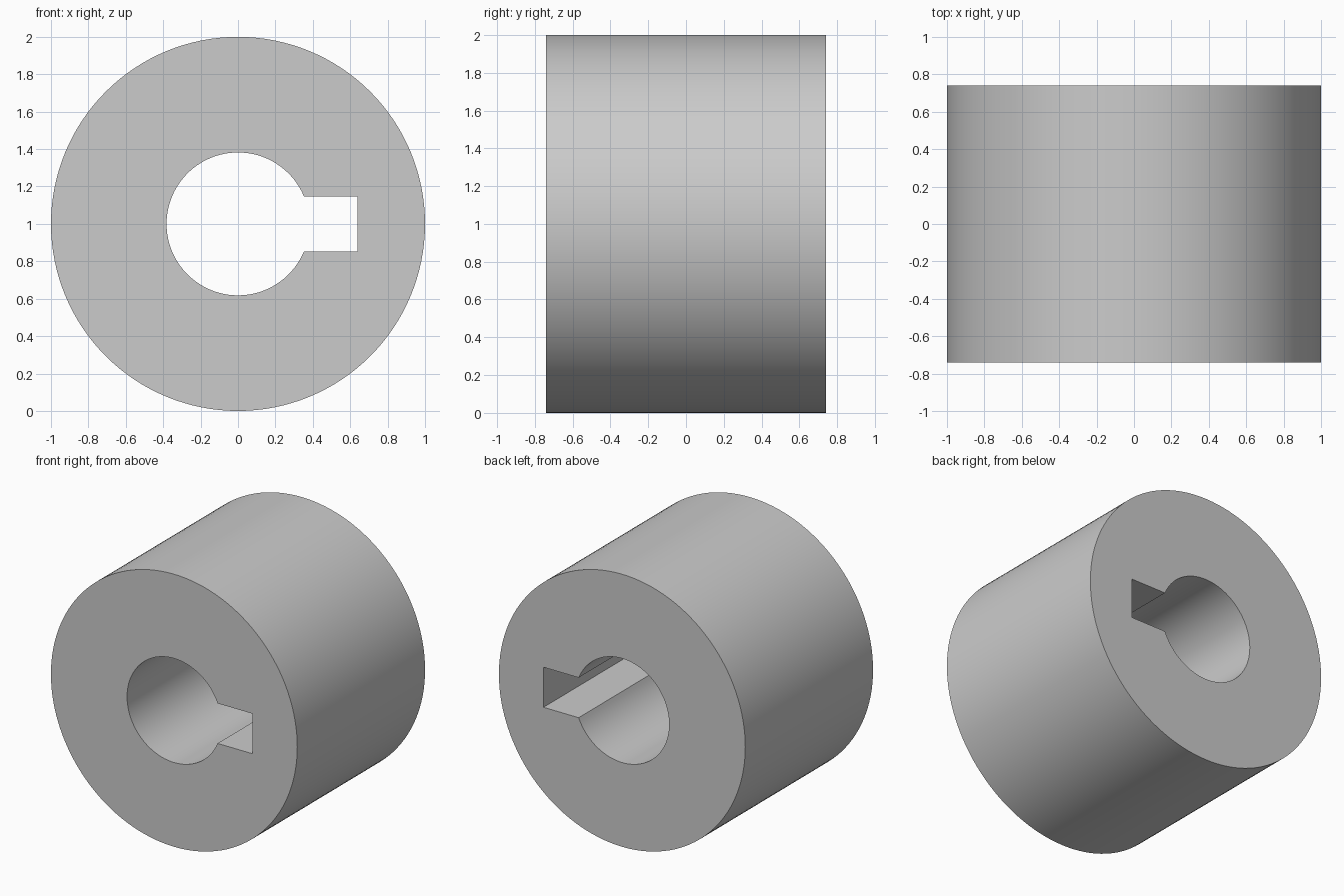
import bpy, bmesh
from math import sin, cos, asin, tau

if "Cube" in bpy.data.objects:
    bpy.data.objects.remove(bpy.data.objects["Cube"])

OUTER_R, BORE_R = 1.0, 0.382
HALF_LEN = 0.741
KEY_X, KEY_HALF = 0.638, 0.147
CENTRE_Z = 1.0


def arc(radius, start, end, count):
    step = (end - start) / count
    return [(radius * cos(start + i * step), radius * sin(start + i * step))
            for i in range(count + 1)]


def add_loop(bm, points):
    verts = [bm.verts.new((x, -HALF_LEN, z + CENTRE_Z)) for x, z in points]
    return [bm.edges.new((a, b)) for a, b in zip(verts, verts[1:] + verts[:1])]


bm = bmesh.new()

# Outer circle, and round bore with a square keyway on the +x side
a = asin(KEY_HALF / BORE_R)
outline = add_loop(bm, arc(OUTER_R, 0, tau, 128)[:-1])
outline += add_loop(bm, arc(BORE_R, a, tau - a, 80)
                    + [(KEY_X, -KEY_HALF), (KEY_X, KEY_HALF)])

# Fill the front face and extrude it along the length
bmesh.ops.triangle_fill(bm, edges=outline, use_beauty=True, normal=(0, -1, 0))
result = bmesh.ops.extrude_face_region(bm, geom=bm.faces[:], use_keep_orig=True)
moved = [g for g in result["geom"] if isinstance(g, bmesh.types.BMVert)]
bmesh.ops.translate(bm, verts=moved, vec=(0, 2 * HALF_LEN, 0))
bmesh.ops.recalc_face_normals(bm, faces=bm.faces[:])

mesh = bpy.data.meshes.new("keyed_bushing")
bm.to_mesh(mesh)
bm.free()
bushing = bpy.data.objects.new("keyed_bushing", mesh)
bpy.context.collection.objects.link(bushing)

# Smooth round walls, crisp rims and keyway
bpy.context.view_layer.objects.active = bushing
bushing.select_set(True)
bpy.ops.object.shade_smooth_by_angle()
